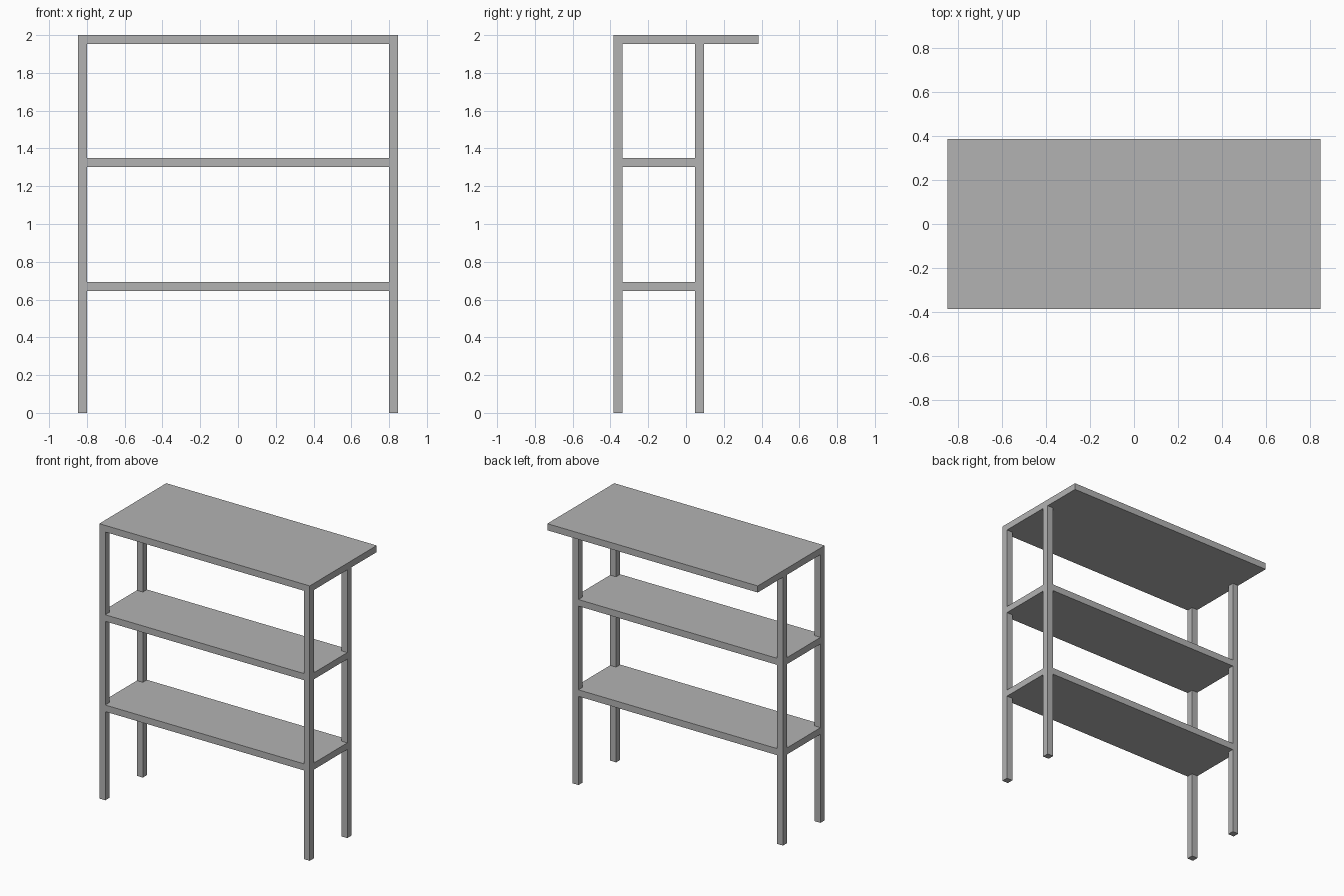
import bpy
import bmesh

cube = bpy.data.objects.get("Cube")
if cube:
    bpy.data.objects.remove(cube, do_unlink=True)

GREY = (0.45, 0.45, 0.45, 1.0)
grey = bpy.data.materials.new("plain grey")
grey.use_nodes = True
grey.diffuse_color = GREY
grey.node_tree.nodes["Principled BSDF"].inputs["Base Color"].default_value = GREY

T = 0.048                    # post width and board thickness
HALF_X = 0.847               # half width of the table
FRONT, REAR, TOP_REAR = -0.385, 0.095, 0.385
HEIGHT = 2.0


def slab(name, outline, z, height):
    """Extrude a flat outline upwards from z."""
    bm = bmesh.new()
    face = bm.faces.new([bm.verts.new((x, y, z)) for x, y in outline])
    up = bmesh.ops.extrude_face_region(bm, geom=[face])["geom"]
    bmesh.ops.translate(bm, vec=(0, 0, height),
                        verts=[v for v in up if isinstance(v, bmesh.types.BMVert)])
    bmesh.ops.recalc_face_normals(bm, faces=bm.faces)
    mesh = bpy.data.meshes.new(name)
    bm.to_mesh(mesh)
    bm.free()
    mesh.materials.append(grey)
    obj = bpy.data.objects.new(name, mesh)
    bpy.context.collection.objects.link(obj)
    return obj


def rect(x0, x1, y0, y1):
    return [(x0, y0), (x1, y0), (x1, y1), (x0, y1)]


# Table top, overhanging at the back
slab("table_top", rect(-HALF_X, HALF_X, FRONT, TOP_REAR), HEIGHT - T, T)

# Four square legs
for side, x in (("right", -HALF_X), ("left", HALF_X - T)):
    for end, y in (("front", FRONT), ("rear", REAR - T)):
        slab(f"{end}_{side}_leg", rect(x, x + T, y, y + T), 0, HEIGHT - T)

# Two shelves with corners notched around the legs
ix, fy, ry = HALF_X - T, FRONT + T, REAR - T
notched = [(-ix, FRONT), (ix, FRONT), (ix, fy), (HALF_X, fy),
           (HALF_X, ry), (ix, ry), (ix, REAR), (-ix, REAR),
           (-ix, ry), (-HALF_X, ry), (-HALF_X, fy), (-ix, fy)]
for name, z in (("lower_shelf", 0.645), ("upper_shelf", 1.302)):
    slab(name, notched, z, T)
